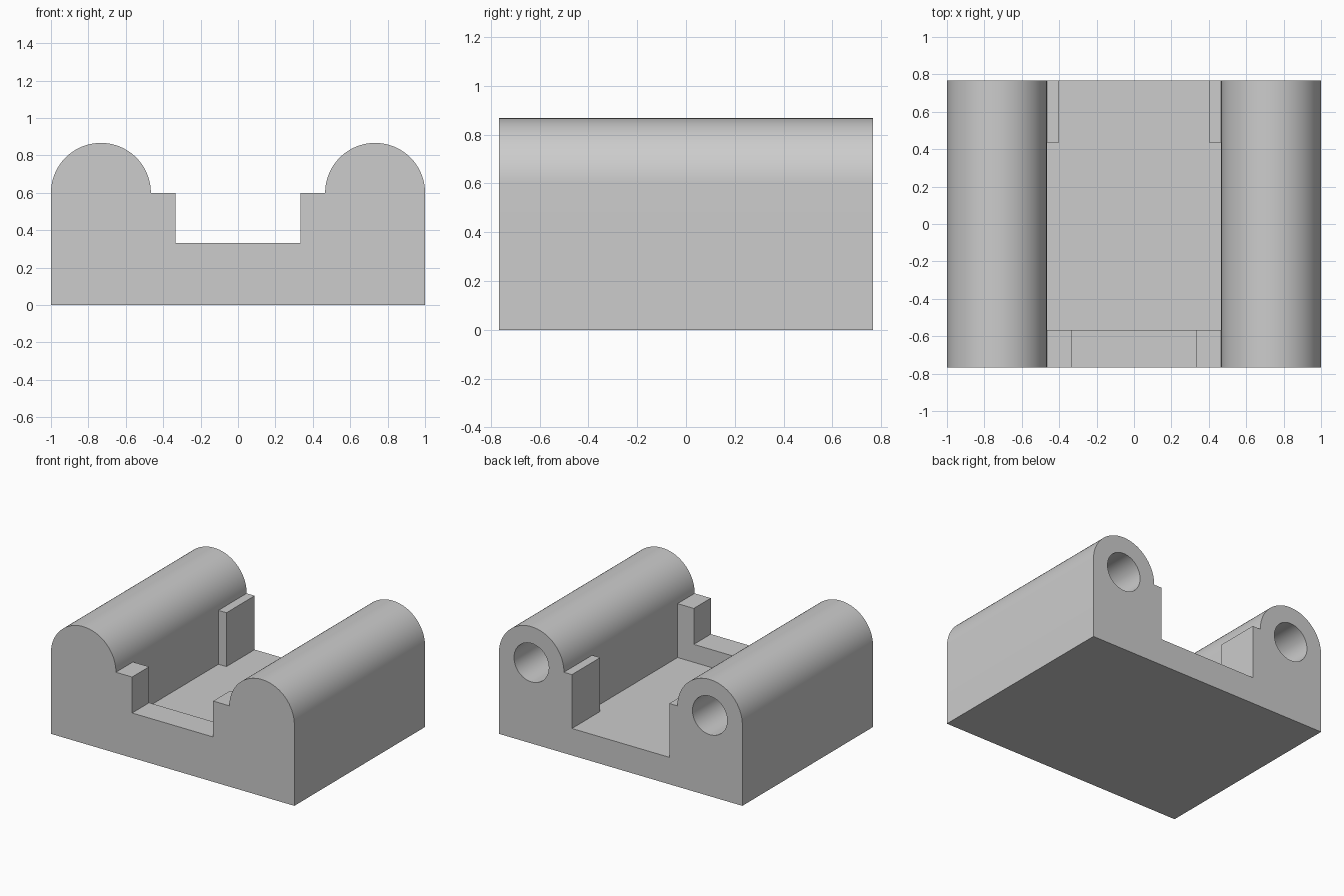
import bpy, bmesh, math

if "Cube" in bpy.data.objects:
    bpy.data.objects.remove(bpy.data.objects["Cube"])

HALF_Y = 0.767          # half length of the block
RAIL_X, RAIL_Z, RAIL_R = 0.733, 0.6, 0.267
BORE_R = 0.143
FLOOR, LIP = 0.2, 0.333

grey = bpy.data.materials.new("light_grey")
grey.diffuse_color = (0.604, 0.604, 0.604, 1)
grey.use_nodes = True
grey.node_tree.nodes["Principled BSDF"].inputs["Base Color"].default_value = grey.diffuse_color


def extrude_profile(name, points, y0, y1):
    """Closed x-z profile swept along y."""
    bm = bmesh.new()
    face = bm.faces.new([bm.verts.new((x, y0, z)) for x, z in points])
    new = bmesh.ops.extrude_face_region(bm, geom=[face])["geom"]
    bmesh.ops.translate(bm, vec=(0, y1 - y0, 0),
                        verts=[v for v in new if isinstance(v, bmesh.types.BMVert)])
    bmesh.ops.recalc_face_normals(bm, faces=bm.faces)
    mesh = bpy.data.meshes.new(name)
    bm.to_mesh(mesh)
    bm.free()
    obj = bpy.data.objects.new(name, mesh)
    bpy.context.collection.objects.link(obj)
    mesh.materials.append(grey)
    return obj


def arc(cx, cz, r, a0, a1, n):
    return [(cx + r * math.cos(a0 + (a1 - a0) * i / n),
             cz + r * math.sin(a0 + (a1 - a0) * i / n)) for i in range(n + 1)]


def mirrored(points):
    return points + [(-x, z) for x, z in reversed(points)]


def cut(target, cutter):
    mod = target.modifiers.new("cut", "BOOLEAN")
    mod.operation, mod.solver, mod.object = "DIFFERENCE", "EXACT", cutter
    bpy.context.view_layer.objects.active = target
    bpy.ops.object.modifier_apply(modifier=mod.name)
    bpy.data.objects.remove(cutter, do_unlink=True)


# Cradle block: round-topped rails, step ledges and the front lip height
half = [(1.0, 0.0)] + arc(RAIL_X, RAIL_Z, RAIL_R, 0, math.pi, 64)
half += [(0.333, RAIL_Z), (0.333, LIP)]
cradle = extrude_profile("cradle_block", mirrored(half), -HALF_Y, HALF_Y)

# Wide pocket between the front lip and the rear lugs
inner = RAIL_X - RAIL_R
pocket = mirrored([(inner, FLOOR), (inner, RAIL_Z), (0.38, 0.8)])
cut(cradle, extrude_profile("pocket_cutter", pocket, -0.567, 0.436))

# Narrower opening between the rear lugs
opening = mirrored([(0.4, FLOOR), (0.4, 0.8)])
cut(cradle, extrude_profile("opening_cutter", opening, 0.3, 1.0))

# Blind bores in the rear ends of the rails
for side in (-1, 1):
    ring = arc(side * RAIL_X, RAIL_Z, BORE_R, 0, 2 * math.pi, 48)[:-1]
    cut(cradle, extrude_profile("bore_cutter", ring, -0.567, 1.0))

# Smooth rails and bores, sharp edges elsewhere
bpy.ops.object.select_all(action="DESELECT")
cradle.select_set(True)
bpy.context.view_layer.objects.active = cradle
bpy.ops.object.shade_smooth_by_angle(angle=math.radians(30))
